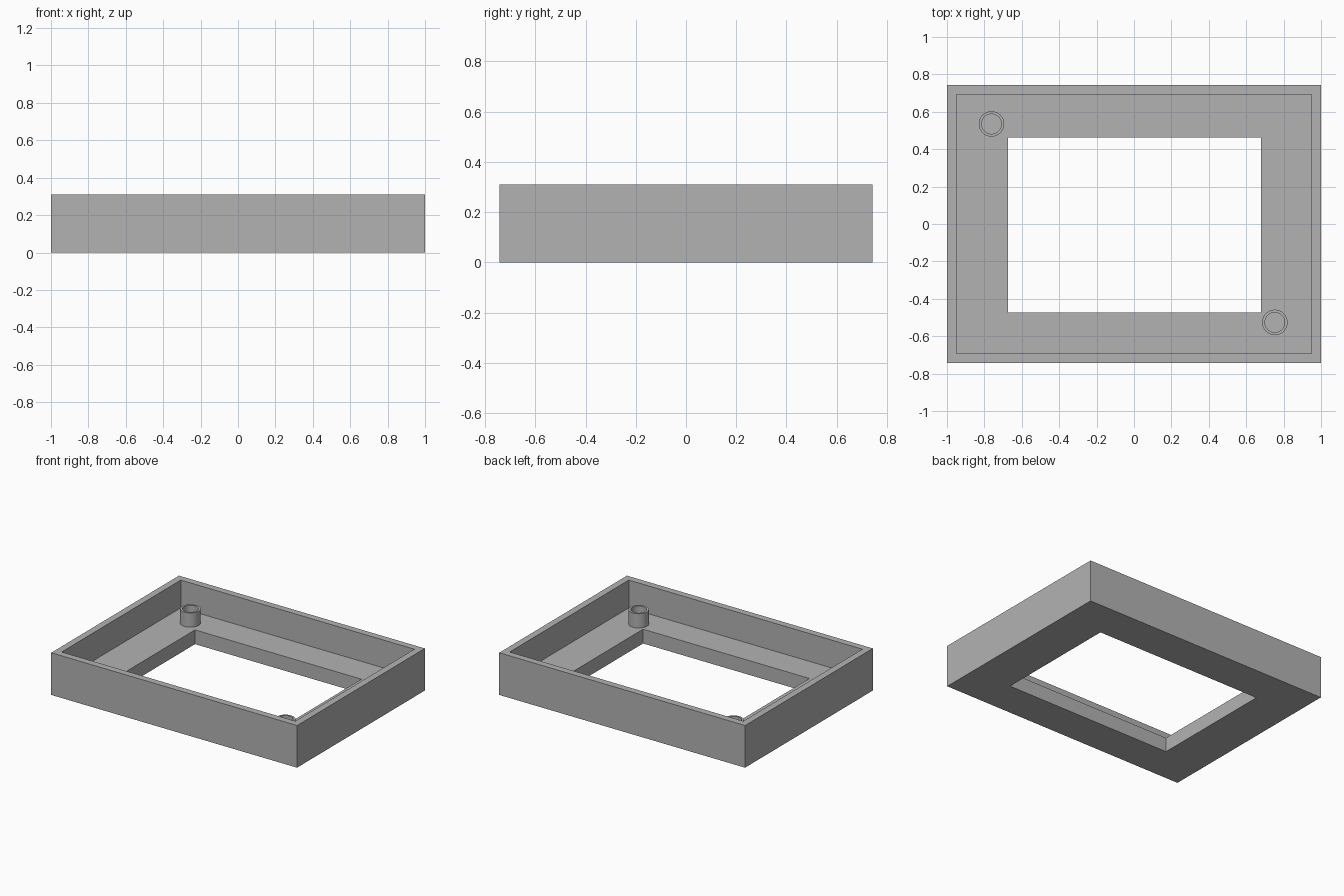
import bpy
import bmesh
from math import cos, sin, tau

cube = bpy.data.objects.get("Cube")
if cube:
    bpy.data.objects.remove(cube, do_unlink=True)

HEIGHT, FLOOR, POST_TOP = 0.31, 0.105, 0.21

grey = bpy.data.materials.new("plain grey")
grey.use_nodes = True
colour = (0.45, 0.45, 0.45, 1)
grey.diffuse_color = colour
grey.node_tree.nodes["Principled BSDF"].inputs["Base Color"].default_value = colour


def rect(x0, x1, y0, y1, z):
    return [(x0, y0, z), (x1, y0, z), (x1, y1, z), (x0, y1, z)]


def circle(cx, cy, r, z, n=48):
    return [(cx + r * cos(tau * i / n), cy + r * sin(tau * i / n), z) for i in range(n)]


def closed_loft(name, rings):
    """Join each ring to the next, and the last back to the first."""
    bm = bmesh.new()
    loops = [[bm.verts.new(p) for p in ring] for ring in rings]
    n = len(loops[0])
    for a, b in zip(loops, loops[1:] + loops[:1]):
        for i in range(n):
            j = (i + 1) % n
            bm.faces.new((a[i], a[j], b[j], b[i]))
    bmesh.ops.recalc_face_normals(bm, faces=bm.faces)
    mesh = bpy.data.meshes.new(name)
    bm.to_mesh(mesh)
    bm.free()
    mesh.materials.append(grey)
    obj = bpy.data.objects.new(name, mesh)
    bpy.context.collection.objects.link(obj)
    return obj


# Open tray: outer wall, rim, inner wall, floor ledge and window opening
outer = (-1, 1, -0.742, 0.742)
inner = (-0.95, 0.95, -0.692, 0.692)
window = (-0.674, 0.68, -0.472, 0.463)
closed_loft("tray_frame", [
    rect(*outer, 0), rect(*outer, HEIGHT),
    rect(*inner, HEIGHT), rect(*inner, FLOOR),
    rect(*window, FLOOR), rect(*window, 0),
])

# Hollow posts in two opposite corners, sunk slightly into the floor
for name, x, y in (("back_right_post", -0.762, 0.535), ("front_left_post", 0.753, -0.526)):
    post = closed_loft(name, [
        circle(x, y, r, z)
        for r, z in ((0.068, FLOOR - 0.01), (0.068, POST_TOP),
                     (0.053, POST_TOP), (0.053, FLOOR - 0.01))
    ])
    bpy.ops.object.select_all(action="DESELECT")
    post.select_set(True)
    bpy.context.view_layer.objects.active = post
    bpy.ops.object.shade_smooth_by_angle()
